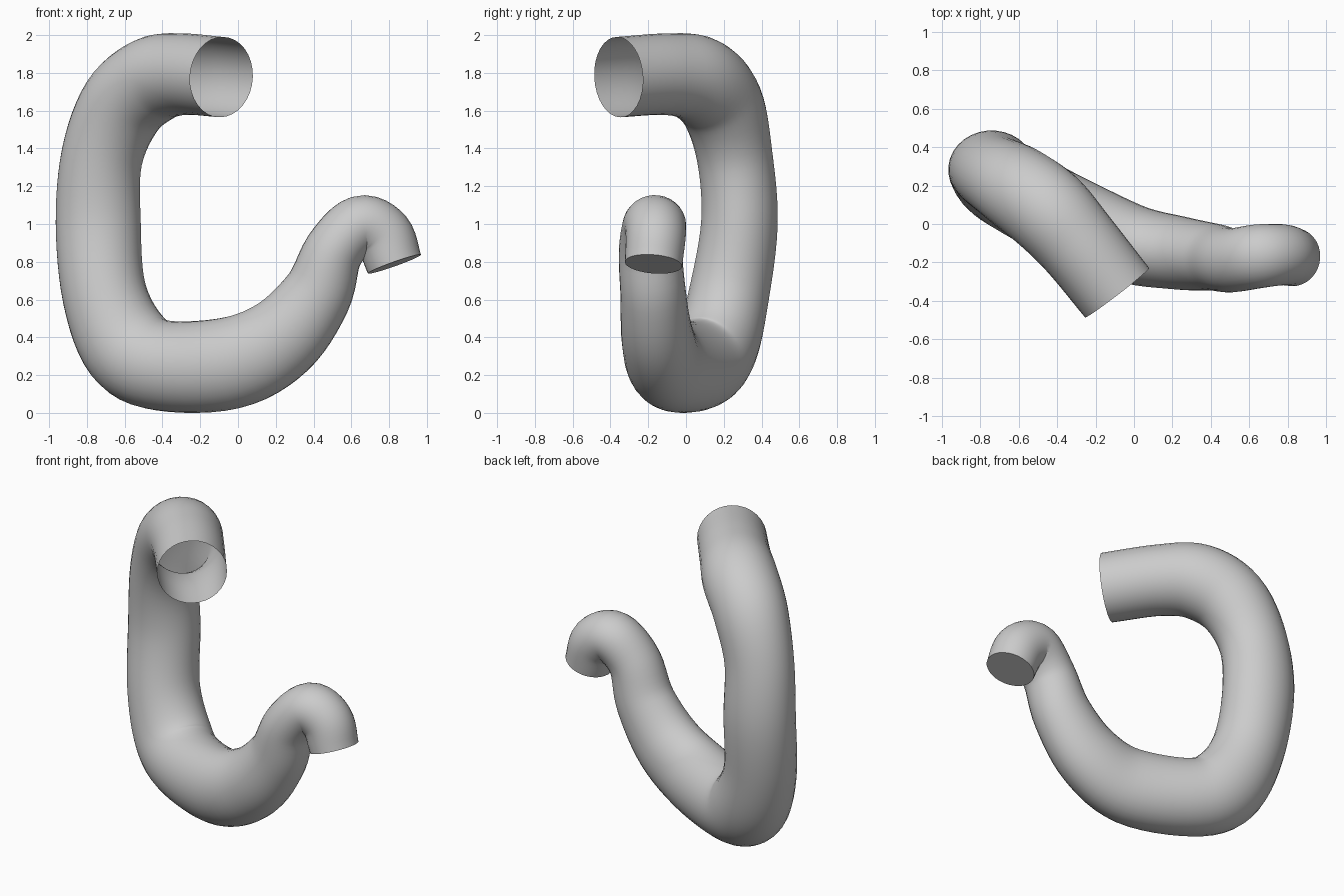
import bpy, bmesh, math
from mathutils import Vector

if "Cube" in bpy.data.objects:
    bpy.data.objects.remove(bpy.data.objects["Cube"])

# Centre line of the pipe: x, y, z, radius, depth squash (open top end -> capped hook end)
PATH = [
    (-0.088, -0.357, 1.770, 0.213, 0.97),
    (-0.29, -0.105, 1.785, 0.216, 1.0),
    (-0.45, 0.070, 1.755, 0.230, 1.0),
    (-0.61, 0.190, 1.620, 0.228, 0.97),
    (-0.72, 0.258, 1.350, 0.216, 0.93),
    (-0.740, 0.283, 1.000, 0.226, 0.90),
    (-0.707, 0.228, 0.620, 0.224, 0.95),
    (-0.585, 0.158, 0.345, 0.246, 0.90),
    (-0.40, 0.060, 0.243, 0.240, 0.92),
    (-0.04, -0.097, 0.256, 0.244, 0.84),
    (0.225, -0.150, 0.385, 0.222, 0.86),
    (0.415, -0.173, 0.615, 0.187, 0.93),
    (0.508, -0.188, 0.850, 0.158, 1.06),
    (0.645, -0.168, 0.985, 0.157, 1.06),
    (0.768, -0.160, 0.930, 0.159, 1.0),
    (0.828, -0.172, 0.780, 0.149, 1.02),
]
SIDES, STEPS = 32, 6


def spline(points, steps):
    """Catmull-Rom samples through the points, radius and squash included."""
    p = [Vector(q) for q in points]
    p = [2 * p[0] - p[1]] + p + [2 * p[-1] - p[-2]]
    out = []
    for a, b, c, d in zip(p, p[1:], p[2:], p[3:]):
        for k in range(steps):
            t = k / steps
            out.append(0.5 * (2 * b + (c - a) * t + (2 * a - 5 * b + 4 * c - d) * t ** 2
                              + (3 * b - a - 3 * c + d) * t ** 3))
    return out + [p[-2]]


samples = spline(PATH, STEPS)
centres = [Vector(s[:3]) for s in samples]
bm = bmesh.new()
rings, side = [], Vector((0, 0, 1))
for i, s in enumerate(samples):
    tangent = (centres[min(i + 1, len(centres) - 1)] - centres[max(i - 1, 0)]).normalized()
    side = (side - tangent * side.dot(tangent)).normalized()
    other = tangent.cross(side)
    ring = []
    for k in range(SIDES):
        a = 2 * math.pi * k / SIDES
        offset = s[3] * (side * math.cos(a) + other * math.sin(a))
        offset.y *= s[4]
        ring.append(bm.verts.new(centres[i] + offset))
    rings.append(ring)

# Pipe wall
for r, q in zip(rings, rings[1:]):
    for k in range(SIDES):
        n = (k + 1) % SIDES
        bm.faces.new((r[k], r[n], q[n], q[k]))
# Flat cap on the hook end; the top end stays open
bm.faces.new(rings[-1])

# Rest the lowest point on the ground
low = min(v.co.z for v in bm.verts)
bmesh.ops.translate(bm, verts=bm.verts, vec=(0, 0, -low))

mesh = bpy.data.meshes.new("bent_pipe")
bm.to_mesh(mesh)
bm.free()
pipe = bpy.data.objects.new("bent_pipe", mesh)
bpy.context.collection.objects.link(pipe)
bpy.context.view_layer.objects.active = pipe
pipe.select_set(True)
bpy.ops.object.shade_smooth_by_angle(angle=math.radians(50))
